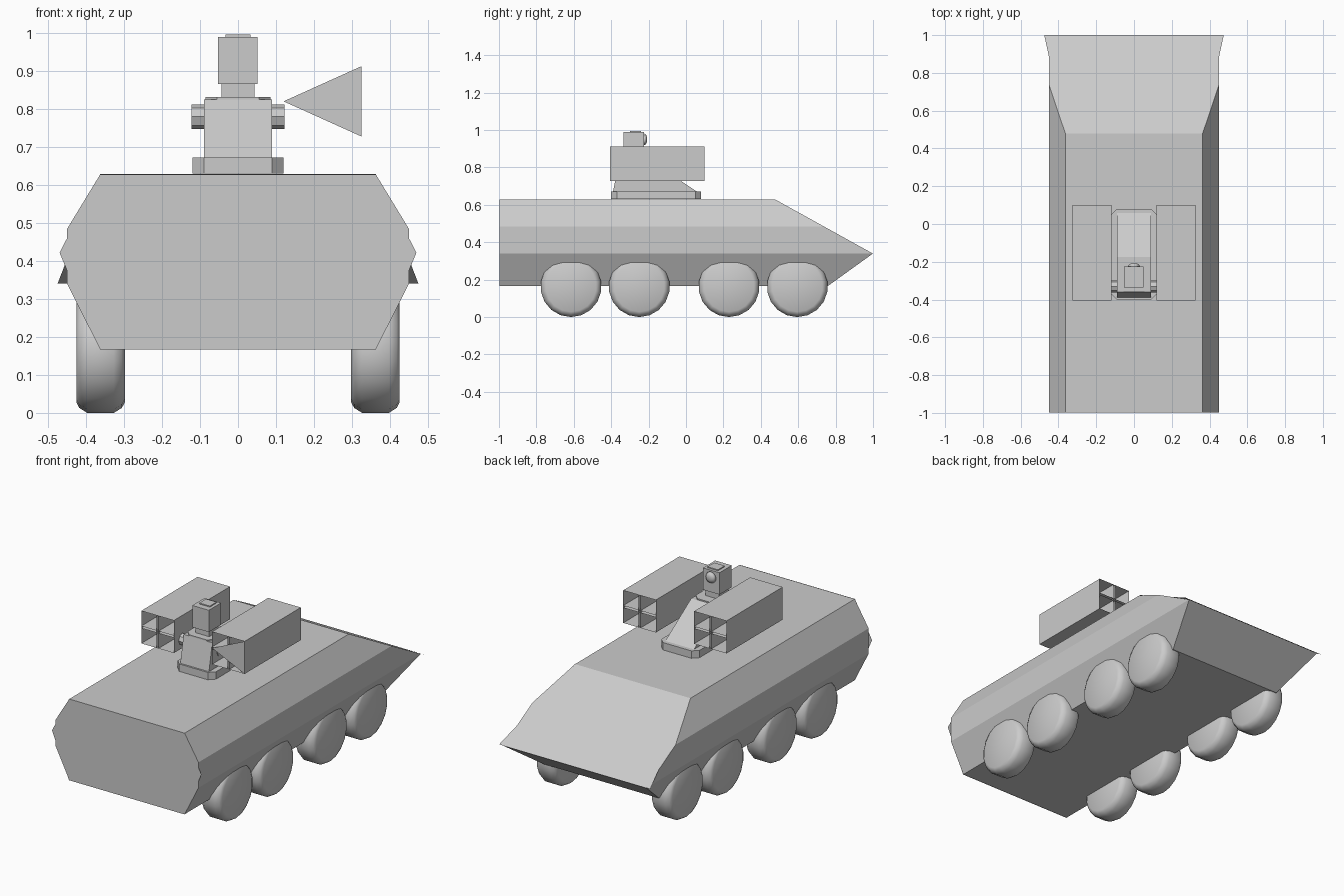
import bpy, bmesh, math
from mathutils import Vector

if "Cube" in bpy.data.objects:
    bpy.data.objects.remove(bpy.data.objects["Cube"])


def finish(bm, name, recalc=True):
    if recalc:
        bmesh.ops.recalc_face_normals(bm, faces=bm.faces)
    me = bpy.data.meshes.new(name)
    bm.to_mesh(me)
    bm.free()
    ob = bpy.data.objects.new(name, me)
    bpy.context.collection.objects.link(ob)
    return ob


def loft(name, rings):
    """Skin closed rings of equal length and cap both ends."""
    bm = bmesh.new()
    vs = [[bm.verts.new(p) for p in r] for r in rings]
    n = len(vs[0])
    for a, b in zip(vs, vs[1:]):
        for i in range(n):
            bm.faces.new((a[i], a[(i + 1) % n], b[(i + 1) % n], b[i]))
    bm.faces.new(vs[0])
    bm.faces.new(vs[-1])
    return finish(bm, name)


def sheets(name, polys):
    bm = bmesh.new()
    for p in polys:
        bm.faces.new([bm.verts.new(v) for v in p])
    return finish(bm, name, False)


def box(name, x0, x1, y0, y1, z0, z1):
    return loft(name, [[(x0, y0, z), (x1, y0, z), (x1, y1, z), (x0, y1, z)] for z in (z0, z1)])


def chamfered(hx, y0, y1, c, z):
    return [(-hx + c, y0, z), (hx - c, y0, z), (hx, y0 + c, z), (hx, y1 - c, z),
            (hx - c, y1, z), (-hx + c, y1, z), (-hx, y1 - c, z), (-hx, y0 + c, z)]


# Hull: octagonal section, nose cut by two sloping planes
half = [(0.363, 0.167), (0.45, 0.34), (0.45, 0.485), (0.363, 0.628)]
section = half + [(-x, z) for x, z in reversed(half)]
hull = loft("hull", [[(x, y, z) for x, z in section] for y in (-0.998, 1.2)])
bm = bmesh.new()
bm.from_mesh(hull.data)
for co, no in (((0, 0.998, 0.34), (0, 0.288, 0.52)), ((0, 1.0, 0.34), (0, 0.173, -0.24))):
    bmesh.ops.bisect_plane(bm, geom=bm.verts[:] + bm.edges[:] + bm.faces[:],
                           plane_co=co, plane_no=Vector(no).normalized(), clear_outer=True)
    bmesh.ops.holes_fill(bm, edges=[e for e in bm.edges if e.is_boundary])
bmesh.ops.recalc_face_normals(bm, faces=bm.faces)
bm.to_mesh(hull.data)
bm.free()

# Overhanging armour sheets at the rear and on the nose
sheets("rear_plate", [[(-0.363, -1, 0.167), (0.363, -1, 0.167), (0.47, -1, 0.422),
                       (0.363, -1, 0.628), (-0.363, -1, 0.628), (-0.47, -1, 0.422)]])
sheets("nose_plate", [[(-0.363, 0.48, 0.629), (0.363, 0.48, 0.629),
                       (0.475, 1, 0.341), (-0.475, 1, 0.341)]])

# Wheels: one turned mesh shared by all eight
R, N = 0.163, 18
profile = [(-0.064, 0.135), (-0.056, 0.15), (-0.035, R), (0.035, R), (0.056, 0.15), (0.064, 0.135)]
wheel = loft("wheel", [[(x, r * math.sin(2 * math.pi * i / N), r * math.cos(2 * math.pi * i / N))
                        for i in range(N)] for x, r in profile])
bpy.context.view_layer.objects.active = wheel
wheel.select_set(True)
bpy.ops.object.shade_smooth_by_angle(angle=math.radians(40))
first = True
for s in (-1, 1):
    for y in (-0.615, -0.25, 0.23, 0.595):
        ob = wheel if first else bpy.data.objects.new("wheel", wheel.data)
        if not first:
            bpy.context.collection.objects.link(ob)
        first = False
        ob.location = (s * 0.362, y, R)

# Turret base and wedge-shaped turret body
loft("turret_base", [chamfered(0.12, -0.40, 0.08, 0.03, z) for z in (0.63, 0.672)])
side = [(-0.39, 0.67), (0.06, 0.67), (-0.175, 0.825), (-0.36, 0.825)]
loft("turret_body", [[(x, y, z) for y, z in side] for x in (-0.09, 0.09)])

# Sight on top of the turret
loft("sight_collar", [chamfered(0.085, -0.36, -0.18, 0.03, z) for z in (0.825, 0.832)])
box("sight_neck", -0.043, 0.043, -0.32, -0.235, 0.83, 0.866)
box("sight_head", -0.053, 0.051, -0.335, -0.225, 0.866, 0.99)
box("sight_lid", -0.033, 0.033, -0.30, -0.24, 0.99, 0.996)
lens = loft("sight_lens", [[(r * math.cos(i * math.pi / 8), y, 0.95 + r * math.sin(i * math.pi / 8))
                            for i in range(16)] for y, r in ((-0.226, 0.032), (-0.214, 0.026), (-0.208, 0.012))])
for p in lens.data.polygons:
    p.use_smooth = True

# Launcher boxes: thin walls, open ends, two by two cells, with mounting arms
Y0, Y1, Z0, Z1 = -0.405, 0.10, 0.728, 0.913
for s, label in ((-1, "left"), (1, "right")):
    xa, xb = s * 0.12, s * 0.325
    xm, zm = (xa + xb) / 2, (Z0 + Z1) / 2
    walls = [[(x, Y0, Z0), (x, Y1, Z0), (x, Y1, Z1), (x, Y0, Z1)] for x in (xa, xm - 0.006, xm + 0.006, xb)]
    walls += [[(xa, Y0, z), (xb, Y0, z), (xb, Y1, z), (xa, Y1, z)] for z in (Z0, zm - 0.006, zm + 0.006, Z1)]
    if s > 0:
        walls.append([(xa, Y0, zm), (xb, Y0, Z0), (xb, Y0, Z1)])
    sheets(label + "_launcher", walls)
    loft(label + "_arm", [[(x, -0.33 + 0.032 * math.cos(i * math.pi / 4), 0.78 + 0.032 * math.sin(i * math.pi / 4))
                           for i in range(8)] for x in (s * 0.08, s * 0.123)])
